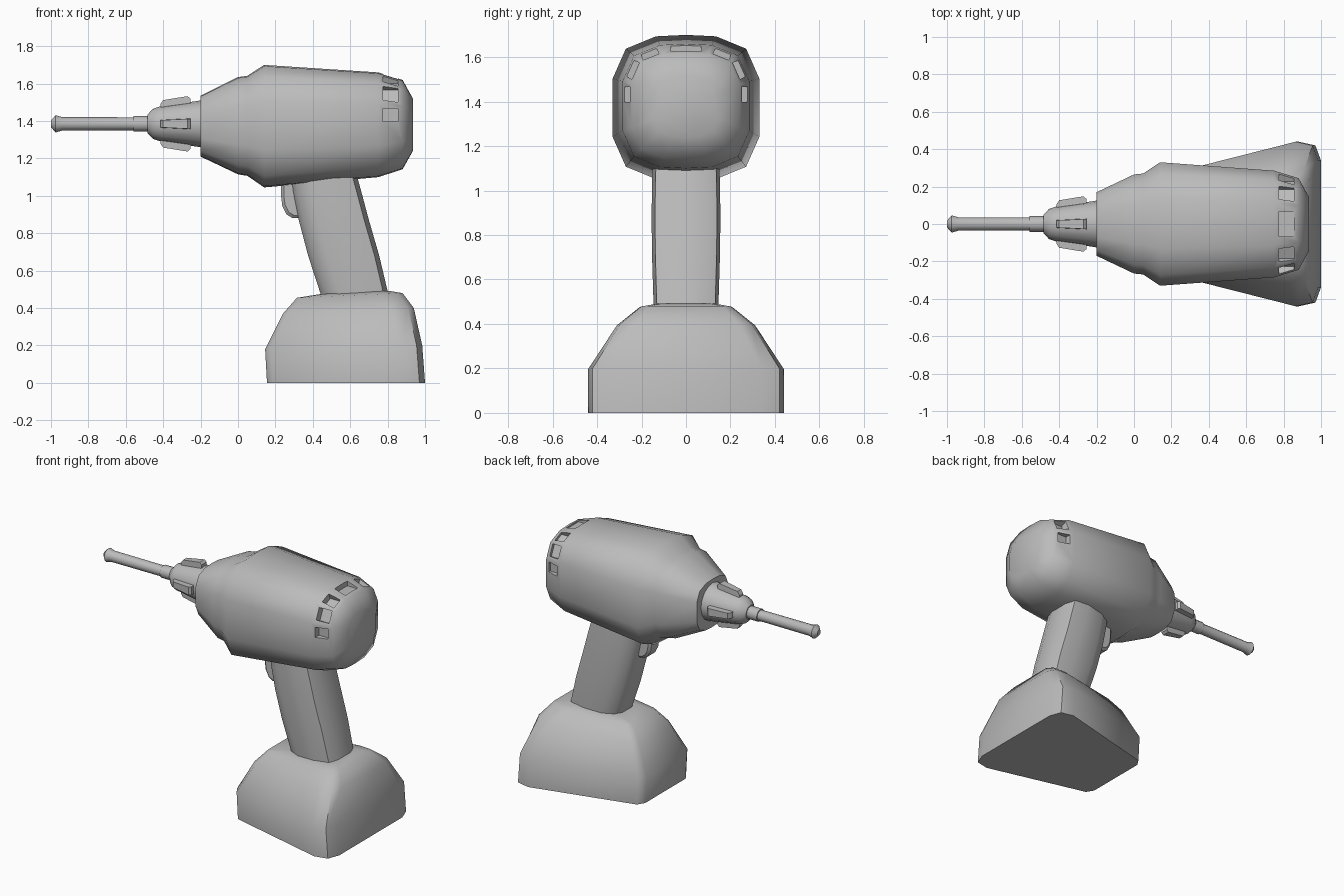
import bpy, bmesh, math
from mathutils import Matrix, Vector

cube = bpy.data.objects.get("Cube")
if cube:
    bpy.data.objects.remove(cube, do_unlink=True)

grey = bpy.data.materials.new("plain_grey")
grey.use_nodes = True
grey.diffuse_color = (0.5, 0.5, 0.5, 1)
grey.node_tree.nodes["Principled BSDF"].inputs["Base Color"].default_value = (0.5, 0.5, 0.5, 1)

AXIS_Z = 1.385


def loft(name, rings):
    """Skin a list of equal-length point rings and cap both ends."""
    bm = bmesh.new()
    loops = [[bm.verts.new(p) for p in ring] for ring in rings]
    n = len(loops[0])
    for a, b in zip(loops, loops[1:]):
        for i in range(n):
            j = (i + 1) % n
            bm.faces.new((a[i], a[j], b[j], b[i]))
    bm.faces.new(loops[0])
    bm.faces.new(loops[-1])
    bmesh.ops.recalc_face_normals(bm, faces=bm.faces)
    mesh = bpy.data.meshes.new(name)
    bm.to_mesh(mesh)
    bm.free()
    mesh.materials.append(grey)
    obj = bpy.data.objects.new(name, mesh)
    bpy.context.collection.objects.link(obj)
    return obj


def activate(obj):
    bpy.ops.object.select_all(action='DESELECT')
    obj.select_set(True)
    bpy.context.view_layer.objects.active = obj


def smooth(obj, angle=48):
    activate(obj)
    bpy.ops.object.shade_smooth_by_angle(angle=math.radians(angle))


def mirrored(half):
    """Complete a half outline given on the +y side."""
    return half + [(a, -b) for a, b in reversed(half)]


def turned(name, profile, sides):
    """Round part along the tool axis from (x, radius) pairs."""
    rings = []
    for x, r in profile:
        rings.append([(x, r * math.cos(t), AXIS_Z + r * math.sin(t))
                      for t in (2 * math.pi * i / sides for i in range(sides))])
    obj = loft(name, rings)
    smooth(obj, 40)
    return obj


# Motor housing: rounded-square sections as (x, half width, bottom, top)
square = [(1, 0), (.98, .41), (.81, .82), (.4, 1), (-.4, 1), (-.81, .82), (-.98, .41), (-1, 0)]
square += [(a, -b) for a, b in reversed(square[1:-1])]
stations = [(-.2, .17, 1.21, 1.535), (0, .265, 1.115, 1.635), (.05, .27, 1.107, 1.642),
            (.14, .33, 1.045, 1.70), (.75, .285, 1.10, 1.66), (.88, .245, 1.142, 1.62),
            (.935, .145, 1.24, 1.52)]
housing = loft("motor_housing", [
    [(x, w * b, (lo + hi) / 2 + (hi - lo) / 2 * a) for a, b in square]
    for x, w, lo, hi in stations])

# Vent slots near the rear, cut as shallow pockets: (y, z, tilt, length)
vents = [(0, 1.655, 0, .135)]
for side in (1, -1):
    vents += [(side * y, z, -side * tilt, size) for y, z, tilt, size in
              ((.165, 1.62, 24, .075), (.243, 1.545, 65, .08), (.275, 1.432, 90, .068))]
bm = bmesh.new()
for y, z, tilt, size in vents:
    place = (Matrix.Translation((.815, y, z)) @ Matrix.Rotation(math.radians(tilt), 4, 'X')
             @ Matrix.Diagonal((.08, size, .075, 1)))
    bmesh.ops.create_cube(bm, size=1, matrix=place)
mesh = bpy.data.meshes.new("vent_cutter")
bm.to_mesh(mesh)
bm.free()
mesh.materials.append(grey)
cutter = bpy.data.objects.new("vent_cutter", mesh)
cutter.hide_render = True
bpy.context.collection.objects.link(cutter)
cut = housing.modifiers.new("vents", 'BOOLEAN')
cut.object = cutter
cut.operation = 'DIFFERENCE'
cut.solver = 'EXACT'
activate(housing)
bpy.ops.object.modifier_apply(modifier="vents")
bpy.data.objects.remove(cutter, do_unlink=True)
smooth(housing)

# Chuck, collar and bit
turned("chuck", [(-.18, .127), (-.2, .125), (-.42, .092), (-.455, .08), (-.485, .048)], 16)
turned("bit_collar", [(-.47, .042), (-.56, .042)], 12)
turned("bit", [(-.55, .035), (-.94, .036), (-.975, .046), (-1, .018)], 12)

# Four grip ribs around the chuck: (x, outer radius, half width)
for k, label in enumerate(("top", "left", "bottom", "right")):
    rings = []
    for x, r, w in ((-.415, .105, .021), (-.4, .127, .022), (-.27, .148, .029), (-.255, .135, .03)):
        rings.append([(x, -w, .07), (x, w, .07), (x, w * .9, r), (x, -w * .9, r)])
    rib = loft("chuck_rib_" + label, rings)
    rib.data.transform(Matrix.Translation((0, 0, AXIS_Z)) @ Matrix.Rotation(k * math.pi / 2, 4, 'X'))

# Handle: leaning grip with crisp rear edges (z, front x, rear x, half width)
rings = []
for z, f, r, w in ((.44, .455, .812, .143), (.49, .437, .80, .146), (.68, .375, .755, .152),
                   (.87, .325, .70, .155), (1.02, .295, .66, .153), (1.2, .27, .61, .148)):
    outline = mirrored([(r, .45 * w), (r - .025, .9 * w), (r - .13, w),
                        (f + .1, .92 * w), (f + .03, .7 * w), (f, .35 * w)])
    rings.append([(x, y, z) for x, y in outline])
smooth(loft("handle", rings))

# Battery base: wedge plan, wider at the rear (front z, rear z, front x, rear x, rear and front half width)
rings = []
for zf, zr, f, r, w, fw in ((0, 0, .155, 1, .44, .265), (.18, .2, .145, .985, .44, .265),
                            (.37, .4, .24, .94, .31, .2), (.455, .48, .315, .88, .21, .15),
                            (.475, .492, .44, .81, .14, .11)):
    outline = mirrored([(r, .77 * w), (r - .03, .955 * w), (r - .12, w),
                        (f + .03, fw), (f, .82 * fw)])
    rings.append([(x, y, zf + (zr - zf) * (x - f) / (r - f)) for x, y in outline])
smooth(loft("battery_base", rings))

# Trigger: rounded side profile, slightly narrowed at its outer faces
side = [(.4, 1.09), (.23, 1.09), (.23, 1.0), (.237, .945), (.26, .9), (.29, .882), (.4, .878)]
centre = Vector((.36, 1.0))
rings = []
for y, s in ((-.055, .88), (-.04, 1), (.04, 1), (.055, .88)):
    rings.append([(centre.x + (x - centre.x) * s, y, centre.y + (z - centre.y) * s) for x, z in side])
smooth(loft("trigger", rings), 40)
